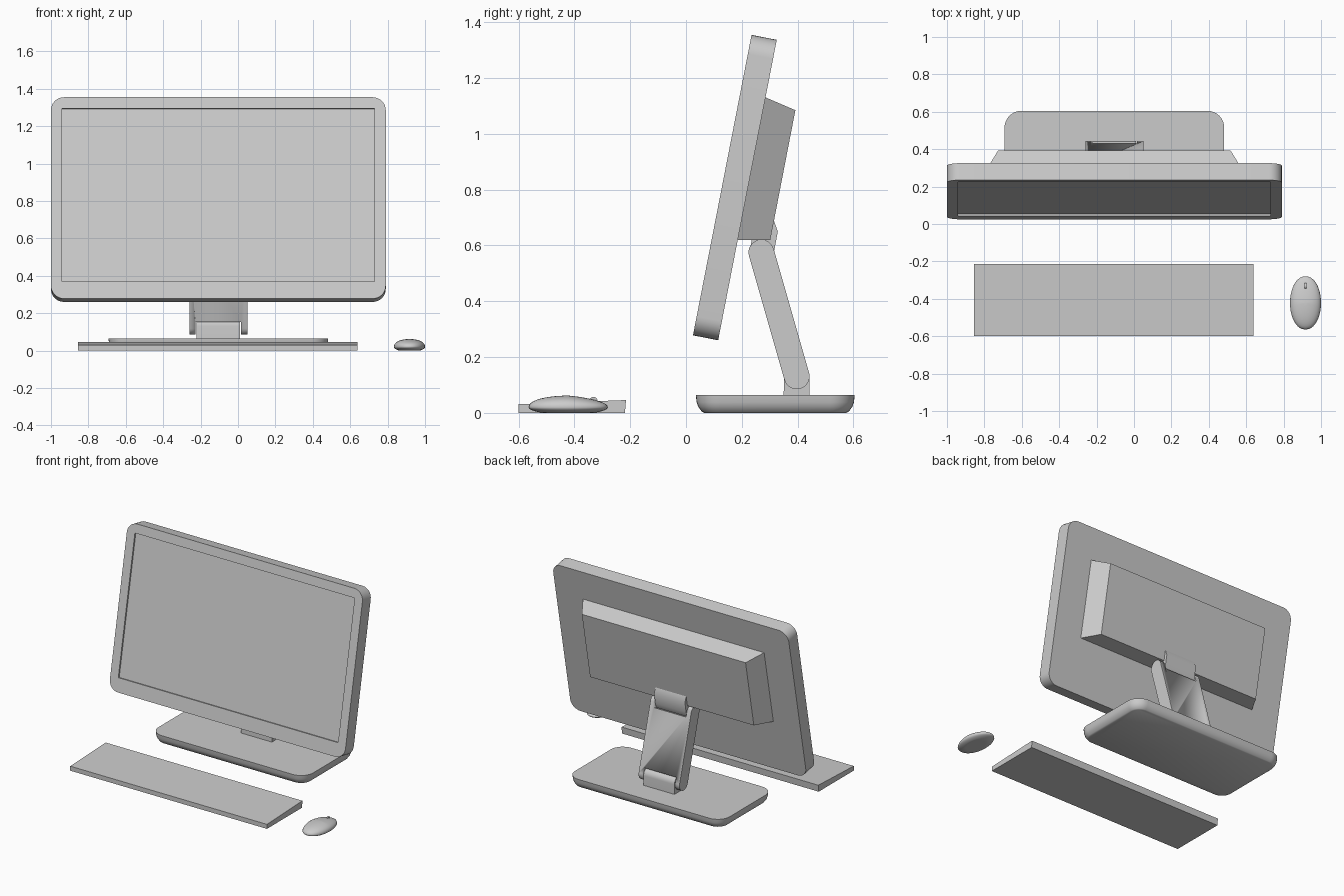
import bpy, bmesh, math
from mathutils import Vector, Matrix

if "Cube" in bpy.data.objects:
    bpy.data.objects.remove(bpy.data.objects["Cube"])

CX = -0.105  # centre line of monitor and stand
TILT = math.atan2(0.21, 1.077)


def finish(name, bm, matrix=None, angle=35):
    bmesh.ops.remove_doubles(bm, verts=bm.verts, dist=1e-5)
    bmesh.ops.recalc_face_normals(bm, faces=bm.faces)
    me = bpy.data.meshes.new(name)
    bm.to_mesh(me)
    bm.free()
    ob = bpy.data.objects.new(name, me)
    bpy.context.collection.objects.link(ob)
    if matrix:
        ob.matrix_world = matrix
    bpy.ops.object.select_all(action='DESELECT')
    ob.select_set(True)
    bpy.context.view_layer.objects.active = ob
    bpy.ops.object.shade_smooth_by_angle(angle=math.radians(angle))
    return ob


def rounded_rect(cx, cy, w, h, r, z, n=8):
    pts = []
    for k, (sx, sy) in enumerate([(1, 1), (-1, 1), (-1, -1), (1, -1)]):
        for i in range(n + 1):
            a = math.pi / 2 * (k + i / n)
            pts.append((cx + sx * (w / 2 - r) + r * math.cos(a),
                        cy + sy * (h / 2 - r) + r * math.sin(a), z))
    return pts


def loft(name, rings, matrix=None, angle=35):
    bm = bmesh.new()
    rows = [[bm.verts.new(p) for p in ring] for ring in rings]
    for a, b in zip(rows, rows[1:]):
        for i in range(len(a)):
            j = (i + 1) % len(a)
            bm.faces.new((a[i], a[j], b[j], b[i]))
    bm.faces.new(rows[0][::-1])
    bm.faces.new(rows[-1])
    return finish(name, bm, matrix, angle)


def prism(name, profile, x0, x1):
    return loft(name, [[(x, y, z) for y, z in profile] for x in (x0, x1)])


def arc(c, r, a0, a1, n=16):
    return [(c[0] + r * math.cos(math.radians(a0 + (a1 - a0) * i / n)),
             c[1] + r * math.sin(math.radians(a0 + (a1 - a0) * i / n))) for i in range(n + 1)]


# Monitor housing with recessed screen: local x right, y up the screen, z to the front
tilt = Matrix.Translation((CX, 0.025, 0.278)) @ Matrix.Rotation(math.pi / 2 - TILT, 4, 'X')
H = 1.097
loft("monitor_housing", [
    rounded_rect(0, H / 2, 1.79, H, 0.07, -0.092),
    rounded_rect(0, H / 2, 1.79, H, 0.07, 0),
    rounded_rect(0, 0.565, 1.67, 0.942, 0, 0),
    rounded_rect(0, 0.565, 1.67, 0.942, 0, -0.011)], tilt)

# Tapered electronics bulge on the back
loft("rear_bulge", [
    [(CX + s * w, y, z) for s, y, z in ((-1, yb, zb), (1, yb, zb), (1, yt, zt), (-1, yt, zt))]
    for w, yb, zb, yt, zt in ((0.69, 0.183, 0.62, 0.282, 1.132), (0.622, 0.302, 0.62, 0.392, 1.085))])

# Stand arm: rounded bar with a hinge notch at each end
low, high = Vector((0.397, 0.131)), Vector((0.27, 0.575))
along = (high - low).normalized()
side = Vector((along.y, -along.x))
deg = math.degrees(math.atan2(along.y, along.x))
arm = prism("stand_arm", arc(low, 0.046, deg + 90, deg + 270) + arc(high, 0.046, deg - 90, deg + 90),
            CX - 0.155, CX + 0.155)
for label, c, d in (("lower", low, along), ("upper", high, -along)):
    quad = [c + d * s + side * t for s, t in ((-0.1, -0.1), (-0.1, 0.1), (0.037, 0.1), (0.037, -0.1))]
    cutter = prism(label + "_notch_cutter", [tuple(q) for q in quad], CX - 0.122, CX + 0.122)
    cutter.hide_render = True
    cutter.hide_set(True)
    mod = arm.modifiers.new(label + "_notch", 'BOOLEAN')
    mod.operation = 'DIFFERENCE'
    mod.solver = 'EXACT'
    mod.object = cutter

# Hinge blocks sitting in the notches
prism("base_hinge", [(0.35, 0.05)] + arc(low, 0.046, 180, 0) + [(0.443, 0.05)], CX - 0.117, CX + 0.117)
prism("monitor_hinge", arc(high, 0.045, 150, 330) +
      [(0.316, 0.58), (0.329, 0.65), (0.315, 0.69), (0.25, 0.69)], CX - 0.117, CX + 0.117)

# Base plate with a rounded underside
loft("stand_base", [rounded_rect(CX, 0.32, 1.175 - 2 * i, 0.57 - 2 * i, 0.09 - i, z)
                    for i, z in ((0.03, 0), (0.022, 0.004), (0.009, 0.022), (0.003, 0.038), (0, 0.065))],
     angle=50)

# Wedge keyboard
prism("keyboard", [(-0.6, 0), (-0.219, 0), (-0.215, 0.046), (-0.6, 0.031)], -0.855, 0.64)

# Mouse: flattened ovoid, highest toward the rear
bm = bmesh.new()
bmesh.ops.create_uvsphere(bm, u_segments=40, v_segments=24, radius=1)
for v in bm.verts:
    x, y, z = v.co
    if z > 0:
        z = 0.02 + 0.042 * z ** 0.9 * (1 - 0.28 * max(y, 0))
    else:
        z = max(0.02 + 0.026 * z, 0)
    x = math.copysign(abs(x) ** 0.93, x)
    v.co = (0.917 + 0.083 * x, -0.422 + 0.142 * y, z)
finish("mouse", bm, angle=60)

# Scroll wheel
bm = bmesh.new()
bmesh.ops.create_cone(bm, cap_ends=True, segments=24, radius1=0.016, radius2=0.016, depth=0.009,
                      matrix=Matrix.Translation((0.917, -0.332, 0.041)) @ Matrix.Rotation(math.pi / 2, 4, 'Y'))
finish("mouse_wheel", bm)
